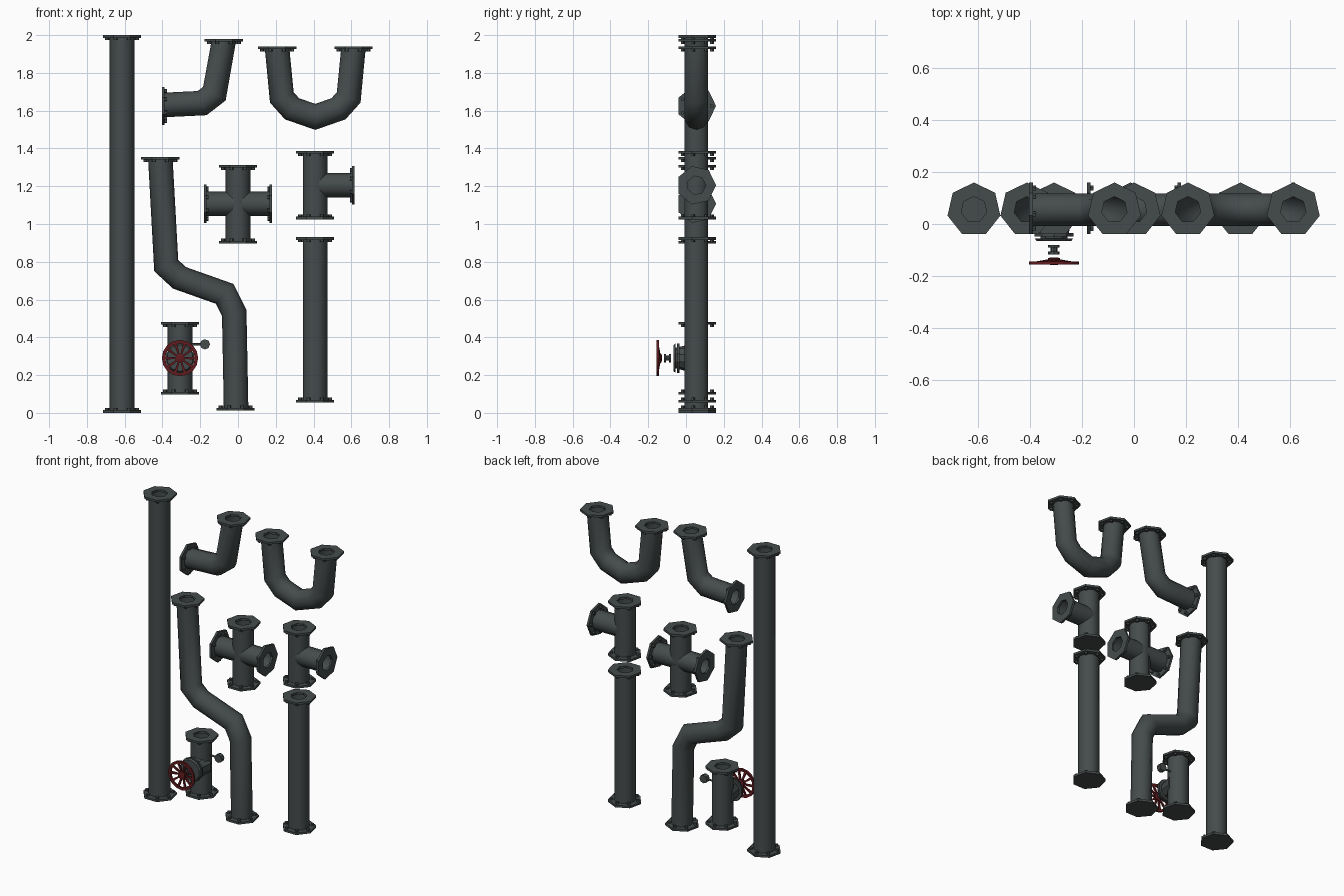
import bpy, bmesh, math
from mathutils import Matrix, Vector

if "Cube" in bpy.data.objects:
    bpy.data.objects.remove(bpy.data.objects["Cube"])

YC = 0.055      # depth of all the pipe axes
R = 0.065       # pipe radius


def material(name, rgb):
    m = bpy.data.materials.new(name)
    m.diffuse_color = (*rgb, 1)
    m.use_nodes = True
    m.node_tree.nodes["Principled BSDF"].inputs["Base Color"].default_value = m.diffuse_color
    return m


GREY = material("dark_iron", (0.060, 0.071, 0.071))
RED = material("valve_red", (0.12, 0.011, 0.013))


def finish(bm, name, mat, smooth=False):
    bmesh.ops.recalc_face_normals(bm, faces=bm.faces)
    me = bpy.data.meshes.new(name)
    bm.to_mesh(me)
    bm.free()
    me.materials.append(mat)
    ob = bpy.data.objects.new(name, me)
    bpy.context.collection.objects.link(ob)
    if smooth:
        bpy.ops.object.select_all(action='DESELECT')
        ob.select_set(True)
        bpy.context.view_layer.objects.active = ob
        bpy.ops.object.shade_smooth_by_angle(angle=math.radians(45))
    return ob


def lathe(bm, profile, n, mat4, closed=False, phase=math.pi / 2):
    """Turn (radius, height) points around local z; cap the ends unless closed."""
    rings = []
    for r, h in profile:
        rings.append([bm.verts.new(mat4 @ Vector((r * math.cos(phase + 2 * math.pi * i / n),
                                                  r * math.sin(phase + 2 * math.pi * i / n), h)))
                      for i in range(n)])
    pairs = list(zip(rings, rings[1:]))
    if closed:
        pairs.append((rings[-1], rings[0]))
    else:
        bm.faces.new(rings[0])
        bm.faces.new(rings[-1])
    for a, b in pairs:
        for i in range(n):
            j = (i + 1) % n
            bm.faces.new((a[i], a[j], b[j], b[i]))


def pipe(name, pts, d0, d1, n=10):
    """Open tube along an x-z path with mitred bends; d0, d1 are end directions."""
    p = [Vector((x, YC, z)) for x, z in pts]
    bm = bmesh.new()
    rings = []
    for k, c in enumerate(p):
        a = (c - p[k - 1]).normalized() if k else Vector((d0[0], 0, d0[1]))
        b = (p[k + 1] - c).normalized() if k < len(p) - 1 else Vector((d1[0], 0, d1[1]))
        t = (a + b).normalized() if 0 < k < len(p) - 1 else (b if k else a)
        stretch = 1 / max(0.5, t.dot(a)) if 0 < k < len(p) - 1 else 1
        v = Vector((t.z, 0, -t.x)) * stretch
        rings.append([bm.verts.new(c + R * (math.cos(2 * math.pi * i / n) * v
                                            + math.sin(2 * math.pi * i / n) * Vector((0, 1, 0))))
                      for i in range(n)])
    for a, b in zip(rings, rings[1:]):
        for i in range(n):
            j = (i + 1) % n
            bm.faces.new((a[i], a[j], b[j], b[i]))
    finish(bm, name, GREY, True)


def flange(name, x, z, dx, dz, hole=True):
    """Seven-sided bolted flange whose outer face sits at x, z."""
    m = Matrix.Translation((x, YC, z)) @ Matrix.Rotation(math.atan2(dx, dz), 4, 'Y')
    bm = bmesh.new()
    if hole:
        lathe(bm, [(0.05, 0), (0.104, 0), (0.104, -0.014), (0.05, -0.014)], 7, m, True)
    else:
        lathe(bm, [(0.104, 0), (0.104, -0.014)], 7, m)
    for i in range(7):   # bolts behind the plate
        a = math.pi / 2 + 2 * math.pi * i / 7
        b = m @ Matrix.Translation((0.082 * math.cos(a), 0.082 * math.sin(a), 0))
        lathe(bm, [(0.011, -0.013), (0.011, -0.026)], 5, b)
    finish(bm, name, GREY)


UP, DOWN, LEFT, RIGHT = (0, 1), (0, -1), (-1, 0), (1, 0)


def straight(name, x, z0, z1):
    pipe(name, [(x, z0 + 0.008), (x, z1 - 0.008)], UP, UP)
    flange(name + "_bottom_flange", x, z0, *DOWN, hole=False)
    flange(name + "_top_flange", x, z1, *UP)


# straight runs
straight("long_pipe", -0.614, 0.0, 2.0)
straight("short_pipe", 0.408, 0.055, 0.93)

# elbow
pipe("elbow_pipe", [(-0.075, 1.97), (-0.125, 1.69), (-0.19, 1.64), (-0.395, 1.63)], DOWN, LEFT)
flange("elbow_top_flange", -0.075, 1.98, *UP)
flange("elbow_side_flange", -0.402, 1.625, *LEFT)

# U bend
half = [(-0.202, 1.93), (-0.177, 1.67), (-0.123, 1.61), (0, 1.567)]
upath = [(0.409 + x, z) for x, z in half] + [(0.409 - x, z) for x, z in half[-2::-1]]
pipe("u_bend_pipe", upath, DOWN, UP)
for s, side in ((-1, "left"), (1, "right")):
    flange("u_bend_%s_flange" % side, 0.409 + s * 0.202, 1.94, *UP)

# offset S pipe
pipe("offset_pipe", [(-0.411, 1.345), (-0.38, 0.78), (-0.31, 0.715), (-0.07, 0.63),
                     (-0.02, 0.53), (-0.01, 0.02)], DOWN, DOWN)
flange("offset_top_flange", -0.411, 1.355, *UP)
flange("offset_bottom_flange", -0.013, 0.012, *DOWN, hole=False)

# four-way cross
straight("cross_upright", 0.0, 0.897, 1.312)
pipe("cross_arm", [(-0.17, 1.107), (0.17, 1.107)], RIGHT, RIGHT)
flange("cross_left_flange", -0.181, 1.107, *LEFT)
flange("cross_right_flange", 0.181, 1.107, *RIGHT)

# tee
straight("tee_upright", 0.408, 1.025, 1.387)
pipe("tee_arm", [(0.408, 1.205), (0.61, 1.205)], RIGHT, RIGHT)
flange("tee_side_flange", 0.618, 1.205, *RIGHT)

# valve body
VX, VZ = -0.307, 0.29
straight("valve_body", VX, 0.097, 0.482)


def facing_front(y, x=VX, z=VZ):
    """Local z points towards the front, starting at depth y."""
    return Matrix.Translation((x, y, z)) @ Matrix.Rotation(math.pi / 2, 4, 'X')


bm = bmesh.new()
lathe(bm, [(0.078, -0.05), (0.06, 0.035), (0.078, 0.035), (0.078, 0.047), (0.055, 0.047),
           (0.055, 0.055), (0.078, 0.055), (0.07, 0.065)], 10, facing_front(0.0))
finish(bm, "valve_bonnet", GREY)

bm = bmesh.new()
lathe(bm, [(0.022, 0.08), (0.022, 0.09), (0.013, 0.09), (0.013, 0.105),
           (0.022, 0.105), (0.022, 0.117)], 8, facing_front(0.0))
finish(bm, "stem_nut", GREY)

# side gauge with its thin stub
bm = bmesh.new()
lathe(bm, [(0.027, -0.015), (0.027, 0.015)], 8, facing_front(YC, -0.175, 0.363))
lathe(bm, [(0.006, 0), (0.006, 0.06)], 5, Matrix.Translation((-0.25, YC, 0.363))
      @ Matrix.Rotation(math.pi / 2, 4, 'Y'))
finish(bm, "pressure_gauge", GREY)

# handwheel: rim, hub and ten spokes
bm = bmesh.new()
m = facing_front(0.0)
lathe(bm, [(0.078, 0.146), (0.095, 0.144), (0.096, 0.156), (0.078, 0.156)], 16, m, True)
lathe(bm, [(0.015, 0.128), (0.025, 0.132), (0.025, 0.154), (0.014, 0.157)], 10, m)
for i in range(10):
    spin = m @ Matrix.Rotation(2 * math.pi * i / 10, 4, 'Z')
    v = [bm.verts.new(spin @ Vector((x, s * w, h)))
         for x, w, lo, hi in ((0.02, 0.004, 0.135, 0.147), (0.082, 0.008, 0.146, 0.154))
         for s, h in ((-1, lo), (1, lo), (1, hi), (-1, hi))]
    for k in range(4):
        j = (k + 1) % 4
        bm.faces.new((v[k], v[j], v[4 + j], v[4 + k]))
finish(bm, "handwheel", RED)
